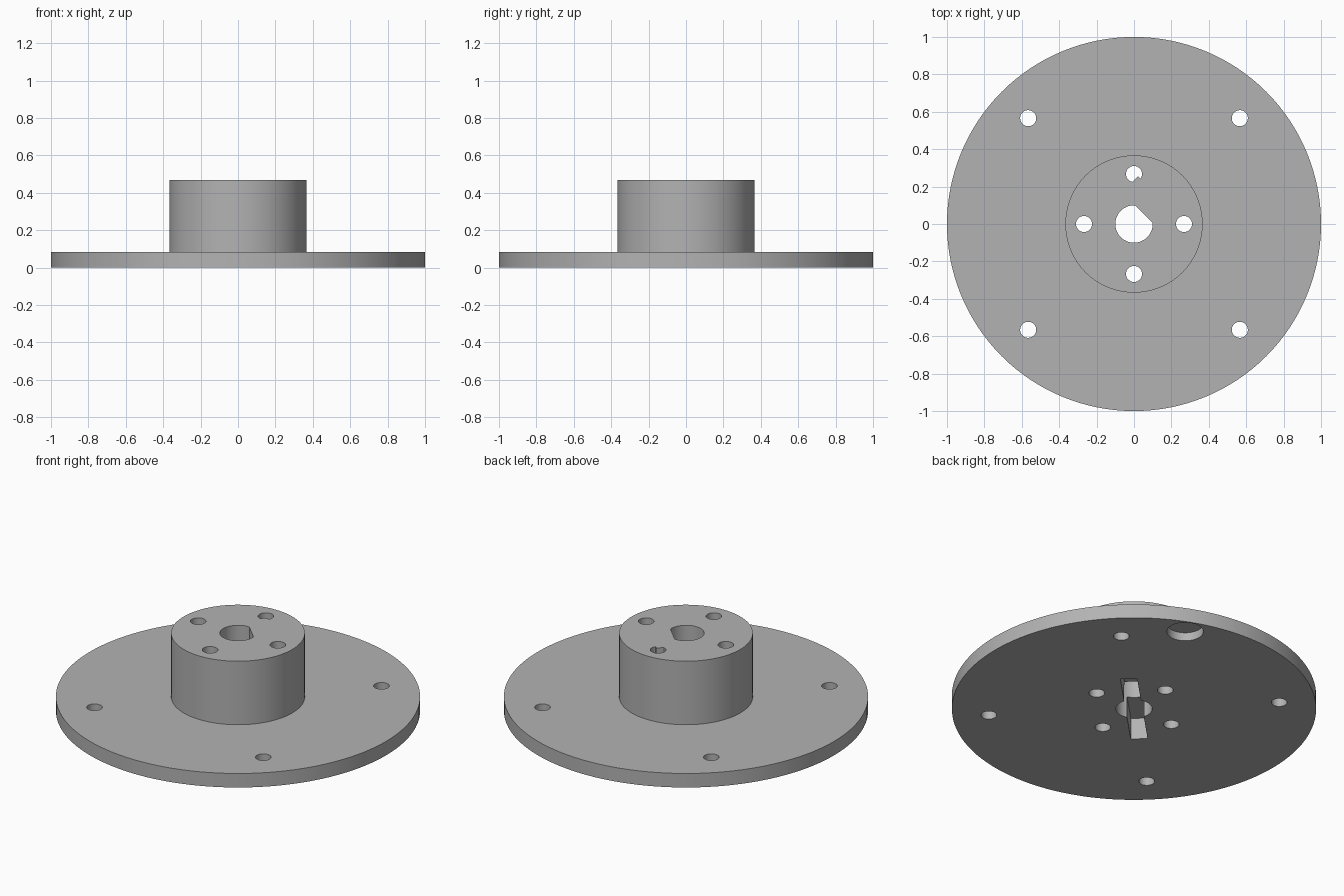
import bpy
from math import pi, cos, sin, radians

cube = bpy.data.objects.get("Cube")
if cube:
    bpy.data.objects.remove(cube, do_unlink=True)

grey = bpy.data.materials.new("mid grey")
grey.use_nodes = True
colour = (0.45, 0.45, 0.45, 1)
grey.diffuse_color = colour
grey.node_tree.nodes["Principled BSDF"].inputs["Base Color"].default_value = colour


def finish(name):
    ob = bpy.context.object
    ob.name = name
    ob.data.materials.append(grey)
    return ob


def cylinder(name, x, y, radius, z0, z1, sides=48):
    bpy.ops.mesh.primitive_cylinder_add(vertices=sides, radius=radius, depth=z1 - z0,
                                        location=(x, y, (z0 + z1) / 2))
    return finish(name)


def diagonal_box(name, s0, s1, t0, t1, z0, z1):
    """Box turned 45 degrees: s runs along +x+y, t along +x-y."""
    s, t, k = (s0 + s1) / 2, (t0 + t1) / 2, 0.5 ** 0.5
    bpy.ops.mesh.primitive_cube_add(size=1, location=((s + t) * k, (s - t) * k, (z0 + z1) / 2),
                                    rotation=(0, 0, pi / 4))
    ob = finish(name)
    ob.scale = (s1 - s0, t1 - t0, z1 - z0)
    return ob


def combine(body, tool, operation):
    mod = body.modifiers.new(tool.name, "BOOLEAN")
    mod.operation, mod.solver, mod.object = operation, "EXACT", tool
    bpy.context.view_layer.objects.active = body
    bpy.ops.object.modifier_apply(modifier=mod.name)
    bpy.data.objects.remove(tool, do_unlink=True)


TOP, PLATE = 0.47, 0.085

# Round plate with a raised hub
body = cylinder("flanged_hub", 0, 0, 1, 0, PLATE, 128)
combine(body, cylinder("hub", 0, 0, 0.367, 0.03, TOP, 96), "UNION")

# Shaft bore, four hub holes and four plate holes
combine(body, cylinder("bore", 0, 0, 0.1, -0.1, 0.6), "DIFFERENCE")
for i in range(4):
    for radius, angle in ((0.267, i * pi / 2), (0.8, i * pi / 2 + pi / 4)):
        hole = cylinder("hole", radius * cos(angle), radius * sin(angle), 0.043, -0.1, 0.6, 32)
        combine(body, hole, "DIFFERENCE")

# Flat key in the bore, whose corner pokes into one hub hole
combine(body, diagonal_box("bore_flat", 0.075, 0.195, -0.165, 0.1, 0.11, TOP), "UNION")

# Slot across the underside and a shallow round recess near the rim
combine(body, diagonal_box("slot", -0.33, 0.33, -0.046, 0.046, -0.1, 0.13), "DIFFERENCE")
combine(body, cylinder("recess", 0.33, 0.83, 0.1, -0.1, 0.05), "DIFFERENCE")

bpy.ops.object.select_all(action="DESELECT")
body.select_set(True)
bpy.context.view_layer.objects.active = body
bpy.ops.object.shade_smooth_by_angle(angle=radians(30))
